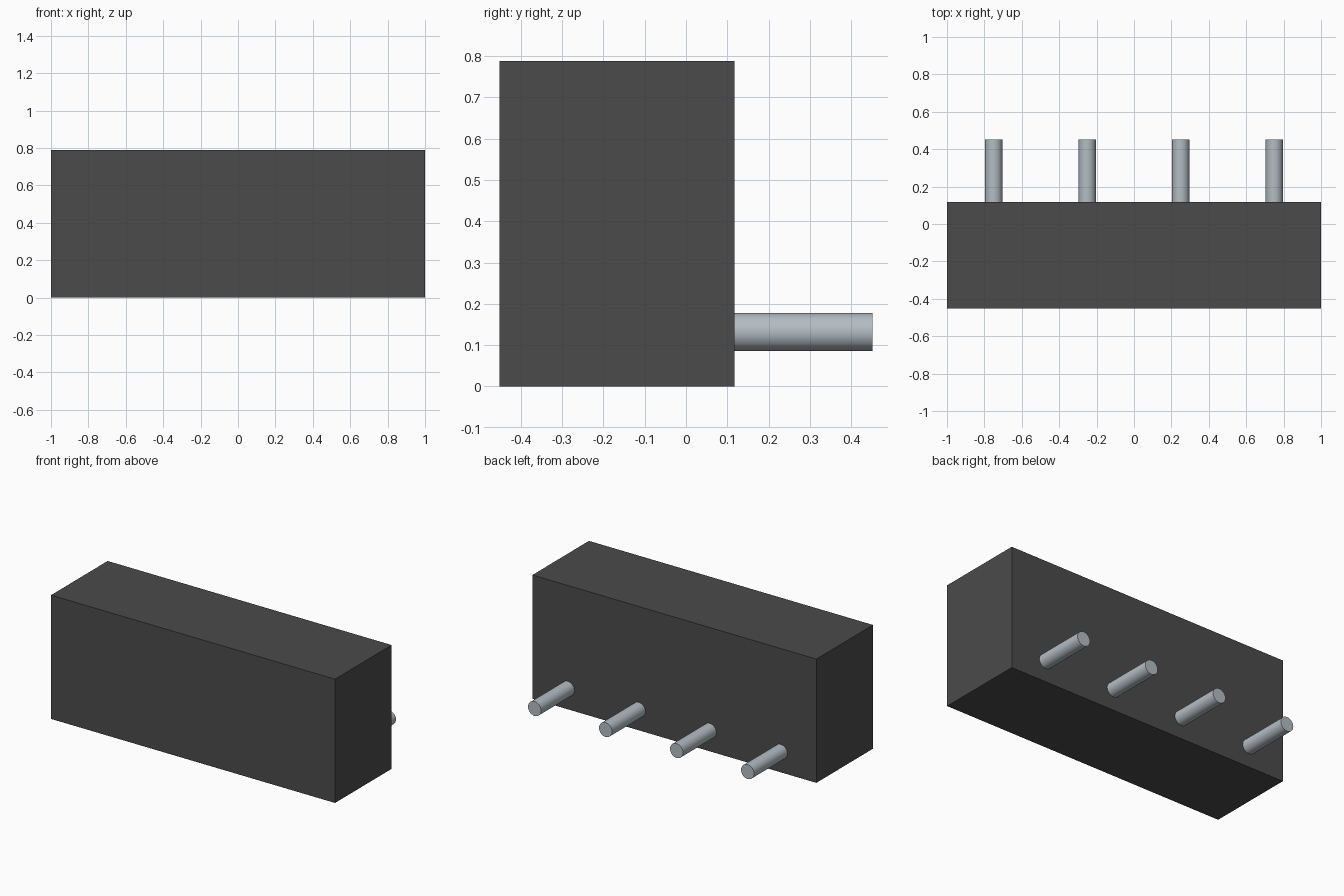
import bpy
import math

cube = bpy.data.objects.get("Cube")
if cube:
    bpy.data.objects.remove(cube, do_unlink=True)


def make_material(name, rgb, roughness):
    mat = bpy.data.materials.new(name)
    mat.use_nodes = True
    mat.diffuse_color = (*rgb, 1)
    bsdf = next(n for n in mat.node_tree.nodes if n.type == 'BSDF_PRINCIPLED')
    bsdf.inputs["Base Color"].default_value = (*rgb, 1)
    bsdf.inputs["Roughness"].default_value = roughness
    return mat


DARK = make_material("dark grey plastic", (0.07, 0.07, 0.07), 0.6)
STEEL = make_material("pale steel", (0.45, 0.51, 0.55), 0.5)

FRONT, BACK, PIN_END = -0.452, 0.117, 0.452
HEIGHT = 0.788
PIN_RADIUS, PIN_Z = 0.046, 0.132
EMBED = 0.005

# Rectangular housing
bpy.ops.mesh.primitive_cube_add(size=1, location=(0, (FRONT + BACK) / 2, HEIGHT / 2))
housing = bpy.context.object
housing.name = "housing"
housing.scale = (2, BACK - FRONT, HEIGHT)
bpy.ops.object.transform_apply(location=False, rotation=False, scale=True)
housing.data.materials.append(DARK)

# Row of round pins along the lower back
for i in range(4):
    start = BACK - EMBED
    bpy.ops.mesh.primitive_cylinder_add(
        vertices=32, radius=PIN_RADIUS, depth=PIN_END - start,
        location=(-0.75 + 0.5 * i, (start + PIN_END) / 2, PIN_Z),
        rotation=(math.pi / 2, 0, 0))
    pin = bpy.context.object
    pin.name = f"pin_{i + 1}"
    pin.data.materials.append(STEEL)
    bpy.ops.object.shade_smooth_by_angle(angle=math.radians(30))
